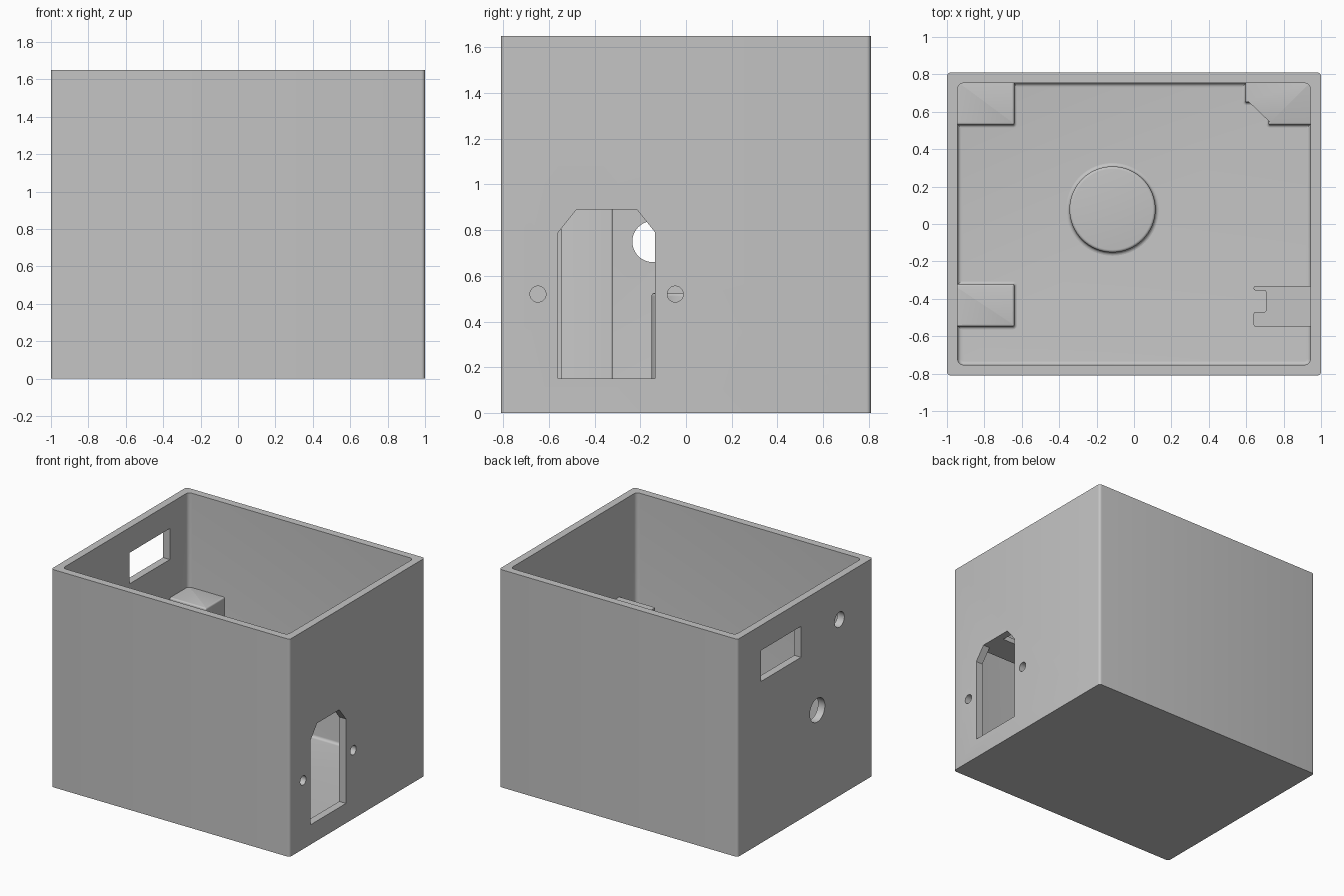
import bpy, bmesh, math
from mathutils import Vector

cube = bpy.data.objects.get("Cube")
if cube:
    bpy.data.objects.remove(cube, do_unlink=True)

grey = bpy.data.materials.new("plain grey")
grey.use_nodes = True
grey.diffuse_color = (0.55, 0.55, 0.55, 1)
grey.node_tree.nodes["Principled BSDF"].inputs["Base Color"].default_value = (0.55, 0.55, 0.55, 1)

HEIGHT, FLOOR, LEDGE = 1.65, 0.075, 0.935
STEPS = 5


def rect(x0, x1, y0, y1):
    return [(x0, y0), (x1, y0), (x1, y1), (x0, y1)]


def circle(cx, cy, r, n=64):
    return [(cx + r * math.cos(math.tau * i / n), cy + r * math.sin(math.tau * i / n)) for i in range(n)]


def rounded(points, r):
    """Replace each right-angled corner by a small arc."""
    out = []
    pts = [Vector(p) for p in points]
    for i, p in enumerate(pts):
        a = (pts[i - 1] - p).normalized() * r
        b = (pts[(i + 1) % len(pts)] - p).normalized() * r
        for k in range(STEPS + 1):
            t = math.pi / 2 * k / STEPS
            out.append(p + a * (1 - math.sin(t)) + b * (1 - math.cos(t)))
    return out


def grow(points, d):
    """Offset a counter-clockwise outline outward."""
    out = []
    pts = [Vector(p) for p in points]
    for i, p in enumerate(pts):
        a = (p - pts[i - 1]).normalized()
        b = (pts[(i + 1) % len(pts)] - p).normalized()
        na, nb = Vector((a.y, -a.x)), Vector((b.y, -b.x))
        out.append(p + (na + nb) * d / (1 + na.dot(nb)))
    return out


def rim_top(z, r):
    return [(r * (math.cos(t) - 1), z - r + r * math.sin(t))
            for t in (math.pi / 2 * k / STEPS for k in range(STEPS + 1))]


def rim_bottom(z, r):
    return [(d, 2 * z - h) for d, h in reversed(rim_top(z, r))]


def flare(z, r):
    return [(r * (1 - math.sin(t)), z + r * (1 - math.cos(t)))
            for t in (math.pi / 2 * k / STEPS for k in range(STEPS + 1))]


def loft(name, outline, rings, along_x=False):
    """Skin an outline through (offset, height) rings, upward or along x."""
    bm = bmesh.new()
    loops = []
    for d, h in rings:
        loops.append([bm.verts.new((h, p[0], p[1]) if along_x else (p[0], p[1], h))
                      for p in grow(outline, d)])
    n = len(outline)
    for lo, hi in zip(loops, loops[1:]):
        for i in range(n):
            j = (i + 1) % n
            bm.faces.new((lo[i], lo[j], hi[j], hi[i]))
    bm.faces.new(loops[0][::-1])
    bm.faces.new(loops[-1])
    bmesh.ops.recalc_face_normals(bm, faces=bm.faces)
    mesh = bpy.data.meshes.new(name)
    bm.to_mesh(mesh)
    bm.free()
    mesh.materials.append(grey)
    obj = bpy.data.objects.new(name, mesh)
    bpy.context.collection.objects.link(obj)
    return obj


def select(obj):
    bpy.ops.object.select_all(action='DESELECT')
    obj.select_set(True)
    bpy.context.view_layer.objects.active = obj


def cut(obj, cutter):
    mod = obj.modifiers.new("cut", 'BOOLEAN')
    mod.operation, mod.solver, mod.object = 'DIFFERENCE', 'EXACT', cutter
    select(obj)
    bpy.ops.object.modifier_apply(modifier=mod.name)
    bpy.data.objects.remove(cutter, do_unlink=True)


# Open box with rounded upright corners and a filleted floor
box = loft("box_shell", rounded(rect(-1, 1, -0.81, 0.81), 0.02), [(0, 0), (0, HEIGHT)])
cut(box, loft("cavity", rounded(rect(-0.943, 0.943, -0.753, 0.753), 0.03),
              rim_bottom(FLOOR, 0.02) + [(0, HEIGHT + 0.1)]))

# Socket opening and its two screw holes in the left wall (+x)
right_wall, left_wall = [(0, 0.85), (0, 1.1)], [(0, -1.1), (0, -0.85)]
socket = [(-0.56, 0.15), (-0.135, 0.15), (-0.135, 0.79), (-0.215, 0.89), (-0.48, 0.89), (-0.56, 0.79)]
cut(box, loft("socket_cut", socket, right_wall, True))
for y in (-0.648, -0.047):
    cut(box, loft("screw_cut", circle(y, 0.52, 0.035, 32), right_wall, True))

# Window, cable hole and small hole in the opposite wall
cut(box, loft("window_cut", rect(0.05, 0.53, 1.225, 1.46), left_wall, True))
cut(box, loft("cable_cut", circle(-0.145, 0.75, 0.09, 48), left_wall, True))
cut(box, loft("small_cut", circle(-0.41, 1.335, 0.058, 32), left_wall, True))

# Support posts, set into the walls and flared at the floor
post_rings = [(0.015, FLOOR - 0.02)] + flare(FLOOR, 0.015) + rim_top(LEDGE, 0.012)
stepped = [(0.72, 0.53), (0.97, 0.53), (0.97, 0.78), (0.595, 0.78), (0.595, 0.65), (0.72, 0.65)]
parts = [
    box,
    loft("back_right_post", rounded(rect(-0.97, -0.64, 0.53, 0.78), 0.008), post_rings),
    loft("front_right_post", rounded(rect(-0.97, -0.64, -0.548, -0.322), 0.008), post_rings),
    loft("back_left_post", rounded(stepped, 0.008), post_rings),
]

# Notched shelf above the socket
shelf = [(0.64, -0.548), (0.97, -0.548), (0.97, -0.332), (0.64, -0.332),
         (0.64, -0.355), (0.706, -0.355), (0.706, -0.47), (0.64, -0.47)]
parts.append(loft("socket_shelf", rounded(shelf, 0.01), [(0, 0.895), (0, LEDGE)]))

# Round pedestal on the floor
parts.append(loft("pedestal", circle(-0.115, 0.078, 0.23),
                  [(0.018, FLOOR - 0.02)] + flare(FLOOR, 0.018) + rim_top(0.525, 0.015)))

for part in parts:
    select(part)
    bpy.ops.object.shade_smooth_by_angle(angle=math.radians(30))
